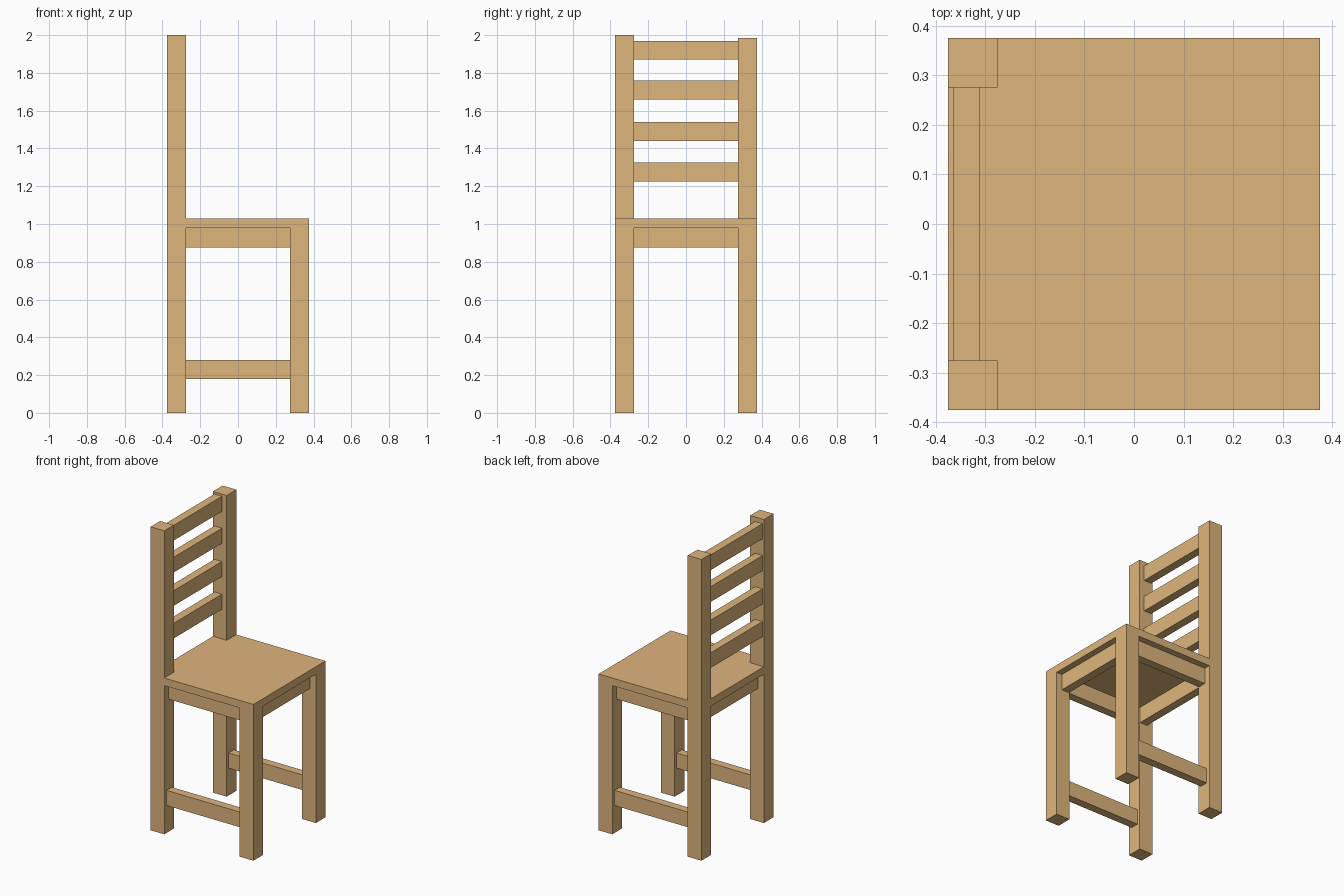
import bpy
import bmesh

cube = bpy.data.objects.get("Cube")
if cube:
    bpy.data.objects.remove(cube, do_unlink=True)

OUT = 0.375           # outer half width of the chair
POST = 0.10           # leg section
INN = OUT - POST      # inner face of the legs
SEAT_LOW, SEAT_TOP = 0.98, 1.03
BOARD = 0.055         # thickness of aprons, stretchers and slats
HEIGHT = 0.10         # height of stretchers and slats

wood = bpy.data.materials.new("wood")
wood.use_nodes = True
colour = (0.73, 0.46, 0.20, 1)
wood.diffuse_color = colour
shader = wood.node_tree.nodes["Principled BSDF"]
shader.inputs["Base Color"].default_value = colour
shader.inputs["Roughness"].default_value = 0.7


def prism(name, outline, low, high):
    """Extrude a flat outline from z = low to z = high."""
    bm = bmesh.new()
    face = bm.faces.new([bm.verts.new((x, y, low)) for x, y in outline])
    top = bmesh.ops.extrude_face_region(bm, geom=[face])["geom"]
    verts = [v for v in top if isinstance(v, bmesh.types.BMVert)]
    bmesh.ops.translate(bm, verts=verts, vec=(0, 0, high - low))
    bmesh.ops.recalc_face_normals(bm, faces=bm.faces)
    mesh = bpy.data.meshes.new(name)
    bm.to_mesh(mesh)
    bm.free()
    mesh.materials.append(wood)
    obj = bpy.data.objects.new(name, mesh)
    bpy.context.collection.objects.link(obj)
    return obj


def box(name, xs, ys, zs):
    (x0, x1), (y0, y1) = sorted(xs), sorted(ys)
    return prism(name, [(x0, y0), (x1, y0), (x1, y1), (x0, y1)], *zs)


# Seat board, notched around the two back posts
prism("seat", [(OUT, -OUT), (OUT, OUT), (-INN, OUT), (-INN, INN),
               (-OUT, INN), (-OUT, -INN), (-INN, -INN), (-INN, -OUT)],
      SEAT_LOW, SEAT_TOP)

for side, label, post_top in ((-1, "near", 2.0), (1, "far", 1.985)):
    span = (side * INN, side * OUT)
    # Legs: short ones carry the seat, long ones carry the backrest
    box(f"short_leg_{label}", (INN, OUT), span, (0, SEAT_LOW))
    box(f"back_post_{label}", (-OUT, -INN), span, (0, post_top))
    # Low side stretchers
    face = side * 0.35
    box(f"stretcher_{label}", (-INN, INN), (face, face - side * BOARD),
        (0.18, 0.18 + HEIGHT))
    # Aprons under the seat
    face = side * 0.333
    inner = face - side * BOARD
    box(f"side_apron_{label}", (-INN, INN), (face, inner), (0.875, SEAT_LOW))
    name = "back_apron" if side < 0 else "seat_edge_apron"
    box(name, (face, inner), (-INN, INN), (0.875, SEAT_LOW))

# Backrest slats
for i, low in enumerate((1.225, 1.44, 1.66, 1.87)):
    box(f"back_slat_{i + 1}", (-0.365, -0.365 + BOARD), (-INN, INN),
        (low, low + HEIGHT))
